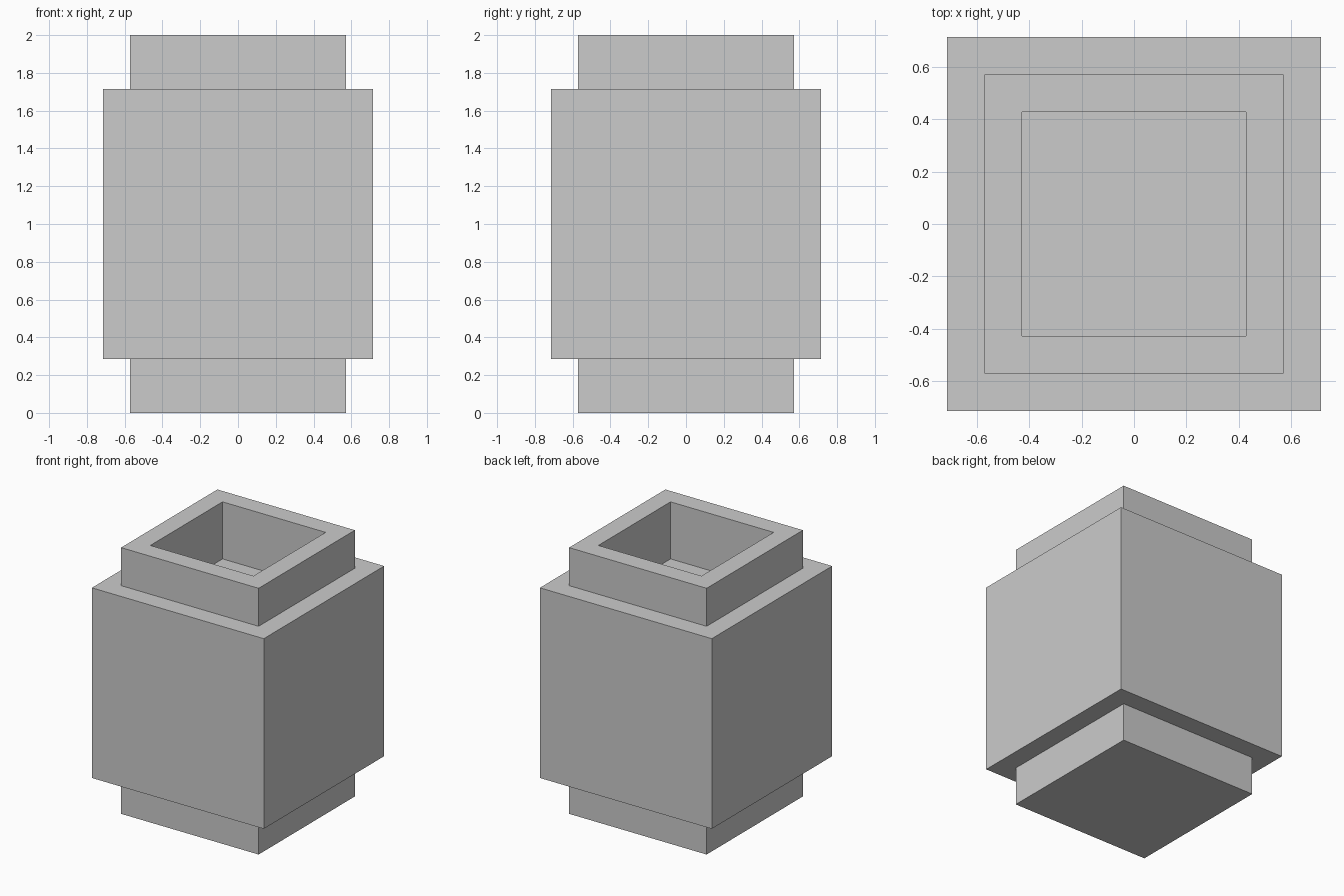
import bpy, bmesh

if "Cube" in bpy.data.objects:
    bpy.data.objects.remove(bpy.data.objects["Cube"])

U = 2 / 14  # the model sits on a 14-step block grid

# (half width, height) of each square ring, from the underside up,
# over the rim and down to the floor of the recess
PROFILE = [
    (4, 0), (4, 2),      # foot
    (5, 2), (5, 12),     # body
    (4, 12), (4, 14),    # neck
    (3, 14), (3, 11),    # recess
]


def square_loft(name, profile):
    bm = bmesh.new()
    rings = [[bm.verts.new((sx * h * U, sy * h * U, z * U))
              for sx, sy in ((-1, -1), (1, -1), (1, 1), (-1, 1))]
             for h, z in profile]
    for low, high in zip(rings, rings[1:]):
        for i in range(4):
            j = (i + 1) % 4
            bm.faces.new((low[i], low[j], high[j], high[i]))
    bm.faces.new(rings[0][::-1])   # underside
    bm.faces.new(rings[-1])        # recess floor
    bmesh.ops.recalc_face_normals(bm, faces=bm.faces)
    mesh = bpy.data.meshes.new(name)
    bm.to_mesh(mesh)
    bm.free()
    obj = bpy.data.objects.new(name, mesh)
    bpy.context.collection.objects.link(obj)
    return obj


# Square jar with foot, body and hollow neck
square_loft("square_jar", PROFILE)
